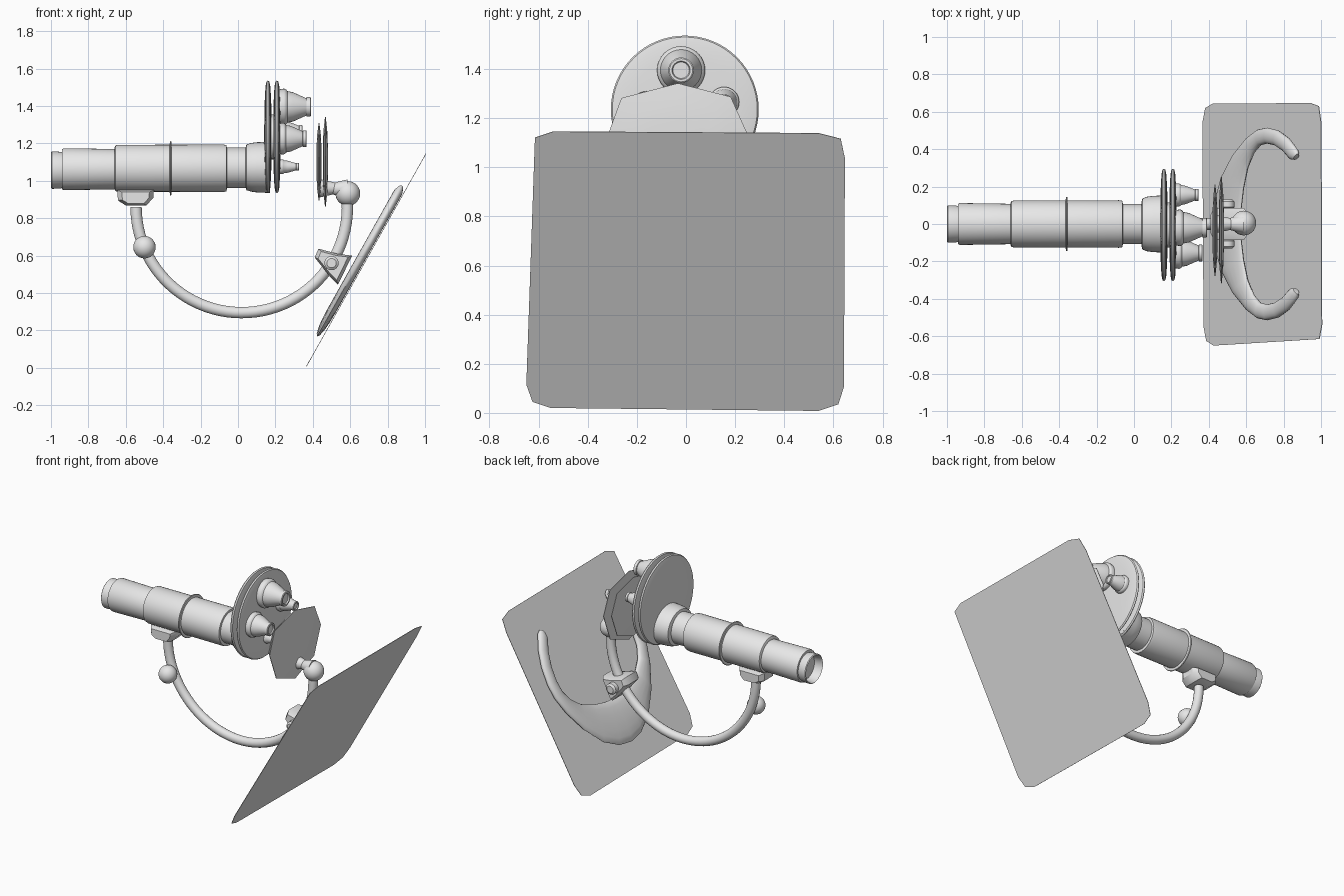
import bpy, bmesh, math
from mathutils import Vector

cube = bpy.data.objects.get("Cube")
if cube:
    bpy.data.objects.remove(cube, do_unlink=True)

grey = bpy.data.materials.new("plain grey")
grey.use_nodes = True
GREY = (0.8, 0.8, 0.8, 1)
grey.diffuse_color = GREY
grey.node_tree.nodes["Principled BSDF"].inputs["Base Color"].default_value = GREY


def finish(name, bm, angle=35, recalc=True):
    if recalc:
        bmesh.ops.recalc_face_normals(bm, faces=bm.faces[:])
    mesh = bpy.data.meshes.new(name)
    bm.to_mesh(mesh)
    bm.free()
    mesh.materials.append(grey)
    obj = bpy.data.objects.new(name, mesh)
    bpy.context.collection.objects.link(obj)
    bpy.ops.object.select_all(action='DESELECT')
    obj.select_set(True)
    bpy.context.view_layer.objects.active = obj
    bpy.ops.object.shade_smooth_by_angle(angle=math.radians(angle))
    return obj


def loft(name, rings, caps=True, angle=35):
    """Skin a row of equal rings of points."""
    bm = bmesh.new()
    rows = [[bm.verts.new(p) for p in ring] for ring in rings]
    n = len(rows[0])
    for a, b in zip(rows, rows[1:]):
        for i in range(n):
            j = (i + 1) % n
            bm.faces.new((a[i], a[j], b[j], b[i]))
    if caps:
        bm.faces.new(rows[0][::-1])
        bm.faces.new(rows[-1])
    return finish(name, bm, angle)


def lathe(name, profile, y=0, z=1.067, wide=1.0, n=40):
    """Turn (x, radius) pairs about an axis along x."""
    turns = [2 * math.pi * i / n for i in range(n)]
    return loft(name, [[(x, y + wide * r * math.cos(t), z + r * math.sin(t))
                        for t in turns] for x, r in profile])


def ball(name, centre, r):
    bm = bmesh.new()
    bmesh.ops.create_uvsphere(bm, u_segments=28, v_segments=16, radius=r)
    bmesh.ops.translate(bm, verts=bm.verts[:], vec=centre)
    return finish(name, bm, 60)


def slab(name, outline, half, inset=1.0):
    """Extrude an (x, z) outline across y, the ends scaled by inset."""
    cx = sum(p[0] for p in outline) / len(outline)
    cz = sum(p[1] for p in outline) / len(outline)
    rings = []
    for y, s in ((-half, inset), (-half * 0.6, 1), (half * 0.6, 1), (half, inset)):
        rings.append([(cx + (x - cx) * s, y, cz + (z - cz) * s) for x, z in outline])
    return loft(name, rings)


# Body tube, from the open eyepiece to the collar
lathe("eyepiece_rim", [(-0.94, 0.085), (-0.985, 0.088), (-1, 0.094), (-0.995, 0.1),
                       (-0.95, 0.098), (-0.935, 0.095)], z=1.057)
lathe("eyepiece_tube", [(-0.94, 0.108), (-0.93, 0.112), (-0.67, 0.108), (-0.65, 0.108)],
      z=1.062)
lathe("body_tube", [(-0.66, 0.112), (-0.655, 0.122), (-0.645, 0.125), (-0.08, 0.127),
                    (-0.062, 0.124), (-0.06, 0.112)])
lathe("body_ring", [(-0.366, 0.12), (-0.364, 0.143), (-0.36, 0.146), (-0.356, 0.143),
                    (-0.354, 0.12)])
lathe("neck", [(-0.07, 0.108), (0.05, 0.108)], z=1.07)
lathe("collar", [(0.04, 0.105), (0.045, 0.122), (0.07, 0.13), (0.1, 0.134), (0.17, 0.137)],
      z=1.072, wide=1.12)

# Revolving nosepiece: two lens-shaped discs
for side, x in (("rear", 0.16), ("front", 0.208)):
    half = [(0.02, 0.02), (0.019, 0.15), (0.016, 0.22), (0.013, 0.27), (0.008, 0.295)]
    profile = [(x - t, r) for t, r in half] + [(x, 0.301)] + [(x + t, r) for t, r in half[::-1]]
    lathe("nosepiece_" + side, profile, y=-0.005, z=1.235, n=64)
lathe("nosepiece_hub", [(0.16, 0.12), (0.21, 0.12)], y=-0.005, z=1.235)

# Objectives: the same turned shape at several sizes
objectives = [("upper", -0.02, 1.395, 0.098, 0.39), ("left", 0.155, 1.265, 0.062, 0.345),
              ("right", -0.155, 1.225, 0.085, 0.367), ("lower", 0.0, 1.075, 0.04, 0.327)]
for name, y, z, r, tip in objectives:
    root, span = 0.215, tip - 0.215
    steps = [(0, 0.95), (0.18, 1), (0.24, 0.95), (0.28, 0.86), (0.45, 0.8), (0.86, 0.47),
             (0.87, 0.53), (0.98, 0.53), (1, 0.48), (1, 0.38), (0.95, 0.34)]
    lathe("objective_" + name, [(root + span * s, r * k) for s, k in steps], y, z, n=32)

# Stage: two angular plates, thick in the middle and thin at the edge
corner = [(0, 0.24), (0.215, 0.185), (0.285, 0.03), (0.21, -0.16), (0, -0.24),
          (-0.21, -0.16), (-0.285, 0.03), (-0.23, 0.18)]
for name, x, size in (("rear", 0.433, 0.86), ("front", 0.467, 1.0)):
    rings = [[(x + dx, -0.033 + p[0] * size * s, 1.102 + p[1] * size * s) for p in corner]
             for dx, s in ((-0.013, 0.4), (-0.01, 0.7), (-0.002, 1), (0.002, 1),
                           (0.01, 0.7), (0.013, 0.4))]
    loft("stage_" + name, rings, angle=20)
lathe("stage_pin", [(0.433, 0.05), (0.52, 0.03)], z=0.96)

# Curved arm
curve = bpy.data.curves.new("arm_path", 'CURVE')
curve.dimensions = '3D'
spline = curve.splines.new('POLY')
angles = [math.radians(180 + 187 * i / 48) for i in range(49)]
spline.points.add(len(angles) - 1)
for point, a in zip(spline.points, angles):
    point.co = (0.02 + 0.565 * math.cos(a), 0, 0.86 + 0.565 * math.sin(a), 1)
curve.bevel_depth = 0.031
curve.bevel_resolution = 5
curve.use_fill_caps = True
curve.materials.append(grey)
arm = bpy.data.objects.new("arm", curve)
bpy.context.collection.objects.link(arm)

# Joints and knobs on the arm
ball("arm_end_ball", (0.587, 0.005, 0.932), 0.066)
lathe("arm_end_cone", [(0.495, 0.022), (0.5, 0.028), (0.55, 0.042), (0.585, 0.05)], z=0.957)
ball("focus_knob", (-0.5, -0.065, 0.645), 0.06)
slab("tube_clamp", [(-0.645, 0.95), (-0.642, 0.895), (-0.6, 0.868), (-0.49, 0.868),
                    (-0.452, 0.91), (-0.45, 0.95)], 0.08, 0.75)
slab("foot_clamp", [(0.41, 0.59), (0.43, 0.637), (0.53, 0.61), (0.61, 0.6),
                    (0.535, 0.445), (0.49, 0.49)], 0.085, 0.8)
pin = [(-0.13, 0.025), (-0.12, 0.038), (-0.09, 0.038), (-0.08, 0.028),
       (0.08, 0.028), (0.09, 0.038), (0.12, 0.038), (0.13, 0.025)]
loft("clamp_pin", [[(0.5 + r * math.cos(i * math.pi / 12), y,
                     0.56 + r * math.sin(i * math.pi / 12)) for i in range(24)]
                   for y, r in pin])

# Sloping base sheet with clipped corners
SLOPE = Vector((0.49, 0, 0.872))
OUT = Vector((-0.872, 0, 0.49))


def on_base(y, u, lift):
    return Vector((0.366, y, 0.005)) + SLOPE * u + OUT * lift


sheet = [(-0.615, 1.115), (-0.54, 1.14), (0.54, 1.133), (0.63, 1.11), (0.647, 1.03),
         (0.643, 0.1), (0.62, 0.03), (0.54, 0.003), (-0.55, 0.015), (-0.625, 0.04),
         (-0.65, 0.11)]
loft("base_sheet", [[on_base(y, z / 0.872, lift) for y, z in sheet]
                    for lift in (0, 0.003)])

# Horseshoe foot lying on the sheet: (outer y, outer u, inner y, inner u)
half = [(0, 0.17, 0, 0.47), (0.12, 0.19, 0.08, 0.475), (0.25, 0.26, 0.19, 0.5),
        (0.37, 0.39, 0.3, 0.545), (0.46, 0.54, 0.38, 0.61), (0.505, 0.66, 0.42, 0.68),
        (0.515, 0.76, 0.43, 0.76), (0.5, 0.88, 0.42, 0.85), (0.46, 0.99, 0.39, 0.94),
        (0.4, 1.08, 0.345, 1.02), (0.375, 1.095, 0.343, 1.06)]
stations = [(-a, b, -c, d) for a, b, c, d in half[:0:-1]] + half
rings = []
for oy, ou, iy, iu in stations:
    thick = 0.024 if ou < 1.09 else 0.014
    ring = []
    for i in range(16):
        t = 2 * math.pi * i / 16
        k = 0.5 + 0.5 * math.cos(t)
        ring.append(on_base(oy * k + iy * (1 - k), ou * k + iu * (1 - k),
                            0.03 + thick * math.sin(t)))
    rings.append(ring)
loft("horseshoe_foot", rings, angle=50)
